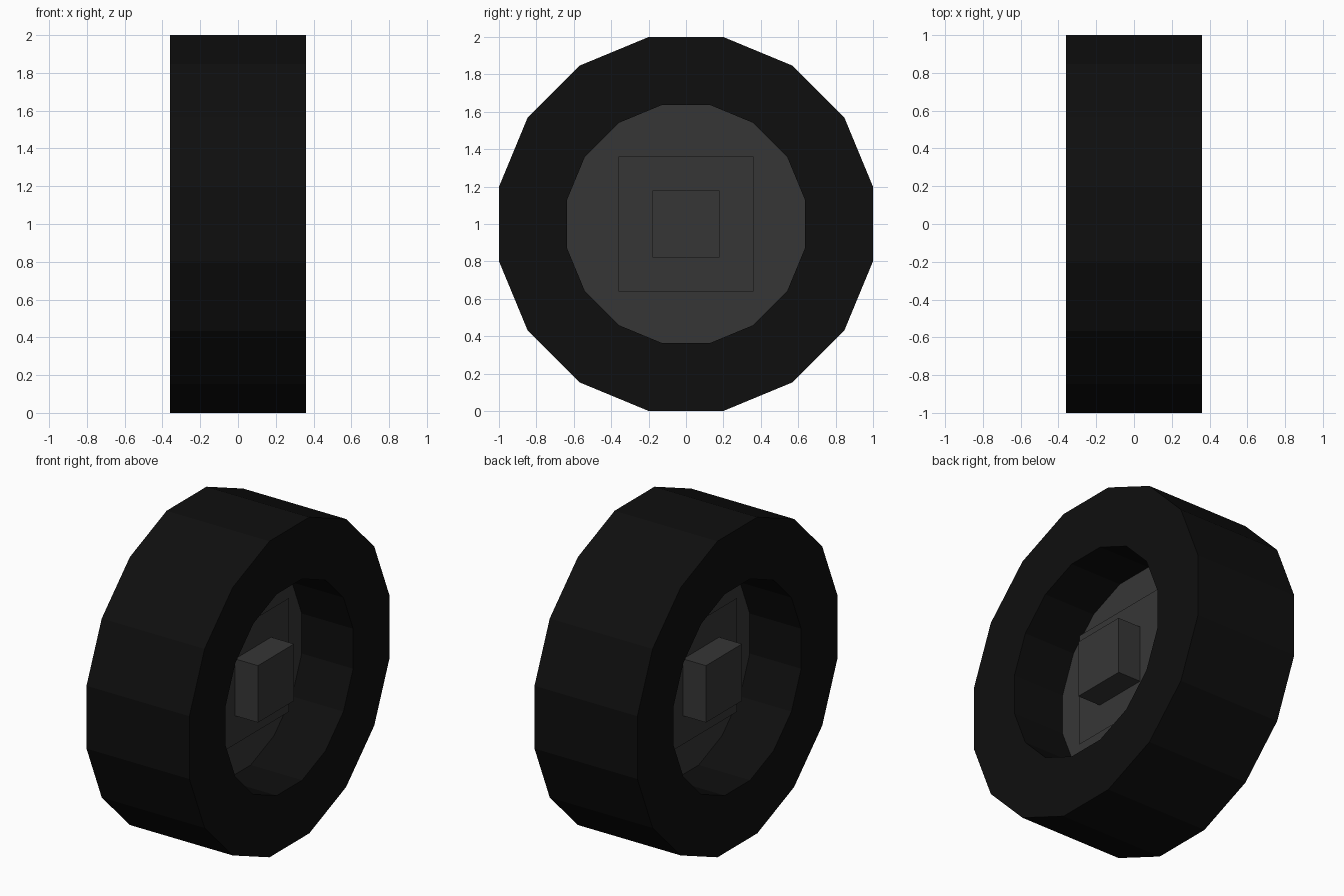
import bpy, bmesh, math

if "Cube" in bpy.data.objects:
    bpy.data.objects.remove(bpy.data.objects["Cube"])

SIDES = 16
HALF_W = 0.36      # half tyre width
TYRE_R = 1.0       # across flats
BORE_R = 0.637
HUB_X = 0.106      # hub plate distance from the middle
CAP_X = 0.266      # outer end of the axle block


def material(name, v):
    m = bpy.data.materials.new(name)
    m.diffuse_color = (v, v, v, 1)
    m.use_nodes = True
    m.node_tree.nodes["Principled BSDF"].inputs["Base Color"].default_value = m.diffuse_color
    return m


rubber = material("black_rubber", 0.0045)
metal = material("dark_grey_metal", 0.037)


def finish(name, bm, mat, recalc=True):
    if recalc:
        bmesh.ops.recalc_face_normals(bm, faces=bm.faces)
    me = bpy.data.meshes.new(name)
    bm.to_mesh(me)
    bm.free()
    me.materials.append(mat)
    ob = bpy.data.objects.new(name, me)
    bpy.context.collection.objects.link(ob)
    return ob


def ring(bm, x, flat_r, n=SIDES):
    """Regular polygon round the axle with a flat side down."""
    r = flat_r / math.cos(math.pi / n)
    angles = [2 * math.pi * (i + 0.5) / n for i in range(n)]
    return [bm.verts.new((x, r * math.cos(a), 1 + r * math.sin(a))) for a in angles]


# Tyre: rectangular section swept round the axle
bm = bmesh.new()
section = [(-HALF_W, TYRE_R), (HALF_W, TYRE_R), (HALF_W, BORE_R), (-HALF_W, BORE_R)]
rings = [ring(bm, x, r) for x, r in section]
for k in range(4):
    a, b = rings[k], rings[(k + 1) % 4]
    for i in range(SIDES):
        j = (i + 1) % SIDES
        bm.faces.new((a[i], a[j], b[j], b[i]))
finish("tyre", bm, rubber)

# Wheel disc closing the bore in the middle
bm = bmesh.new()
bm.faces.new(ring(bm, 0, BORE_R))
finish("wheel_disc", bm, metal, False)

# Square hub plate and axle block on each side
for side, s in (("right", 1), ("left", -1)):
    bm = bmesh.new()
    f = bm.faces.new(ring(bm, s * HUB_X, 0.36, 4))
    if s < 0:
        f.normal_flip()
    finish(side + "_hub_plate", bm, metal, False)

    bm = bmesh.new()
    inner, outer = ring(bm, s * HUB_X, 0.18, 4), ring(bm, s * CAP_X, 0.18, 4)
    bm.faces.new(inner)
    bm.faces.new(outer)
    for i in range(4):
        j = (i + 1) % 4
        bm.faces.new((inner[i], inner[j], outer[j], outer[i]))
    finish(side + "_axle_block", bm, metal)
